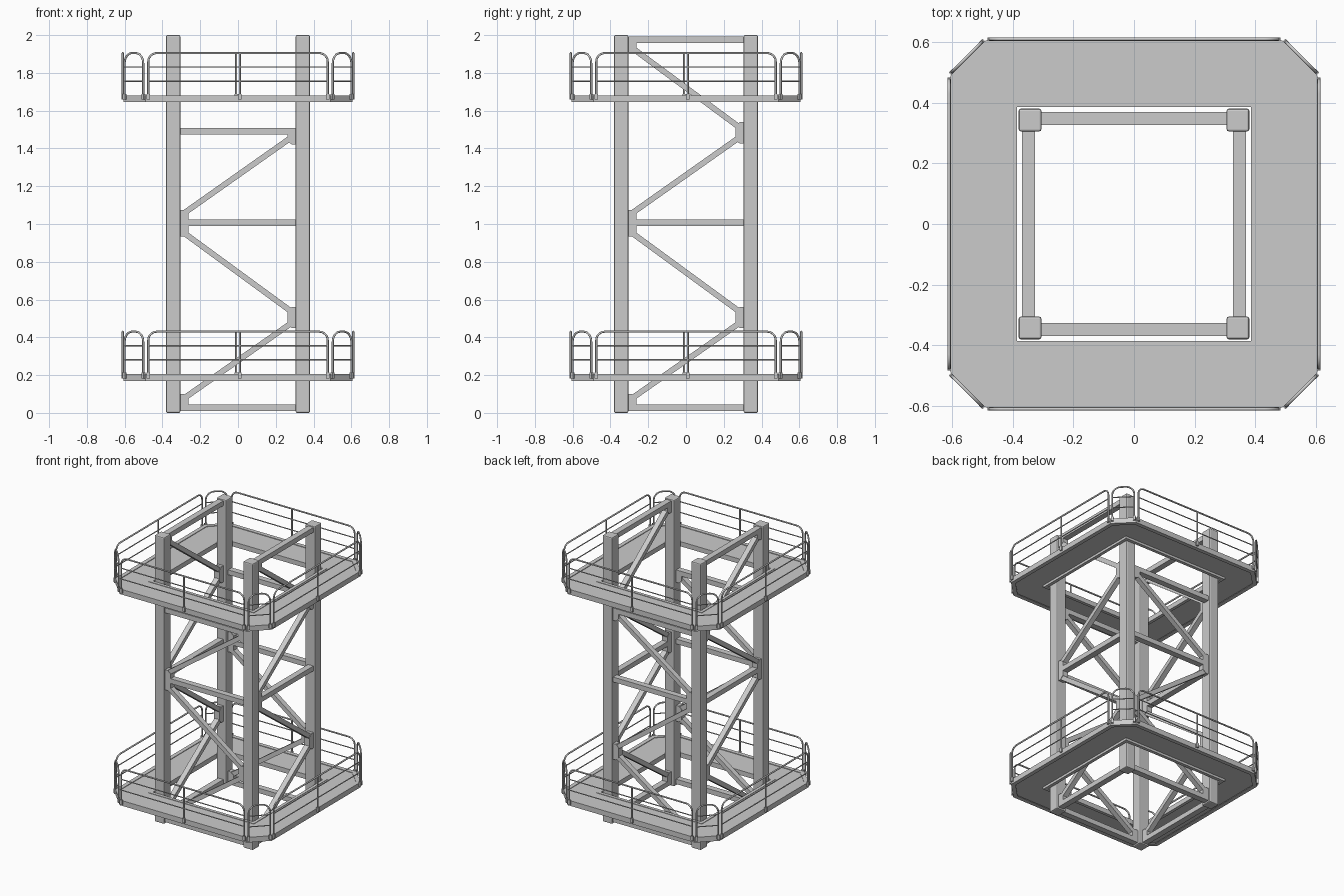
import bpy, bmesh, math
from mathutils import Vector, Matrix

if "Cube" in bpy.data.objects:
    bpy.data.objects.remove(bpy.data.objects["Cube"])


def add_mesh(name, bm):
    bmesh.ops.remove_doubles(bm, verts=bm.verts, dist=1e-5)
    bmesh.ops.recalc_face_normals(bm, faces=bm.faces)
    me = bpy.data.meshes.new(name)
    bm.to_mesh(me)
    bm.free()
    ob = bpy.data.objects.new(name, me)
    bpy.context.collection.objects.link(ob)
    return ob


def add_box(bm, center, size, rot=Matrix()):
    m = Matrix.Translation(center) @ rot @ Matrix.Diagonal((*size, 1))
    bmesh.ops.create_cube(bm, size=1, matrix=m)


# ---- columns ----
COL = 0.343
for sx, lr in ((-1, "left"), (1, "right")):
    for sy, fb in ((-1, "front"), (1, "back")):
        bm = bmesh.new()
        add_box(bm, (sx * COL, sy * COL, 1), (0.075, 0.075, 2))
        ob = add_mesh(f"column_{fb}_{lr}", bm)
        bev = ob.modifiers.new("bevel", "BEVEL")
        bev.width, bev.segments = 0.007, 2


# ---- bracing: drawn in a (u, z) plane, then placed on each face ----
def bar(bm, a, b, w, depth):
    a, b = Vector((a[0], 0, a[1])), Vector((b[0], 0, b[1]))
    d = b - a
    rot = Matrix.Rotation(-math.atan2(d.z, d.x), 4, "Y")
    add_box(bm, (a + b) / 2, (d.length, depth, w), rot)


def gusset(bm, side, z0, z1):
    c = 0.02
    pts = [(0.31, z0), (0.285, z0), (0.262, z0 + c), (0.262, z1 - c), (0.285, z1), (0.31, z1)]
    f = bm.faces.new([bm.verts.new((side * u, -0.021, z)) for u, z in pts])
    r = bmesh.ops.extrude_face_region(bm, geom=[f])
    verts = [v for v in r["geom"] if isinstance(v, bmesh.types.BMVert)]
    bmesh.ops.translate(bm, vec=(0, 0.042, 0), verts=verts)


def bracing(name, beams, diagonals, gussets, matrix):
    bm = bmesh.new()
    for z in beams:
        bar(bm, (-0.31, z), (0.31, z), 0.034, 0.042)
    for a, b in diagonals:
        bar(bm, a, b, 0.03, 0.036)
    for g in gussets:
        gusset(bm, *g)
    bm.transform(matrix)
    add_mesh(name, bm)


U = 0.285
diag = [((-U, 0.078), (U, 0.477)), ((U, 0.535), (-U, 0.952)), ((-U, 1.058), (U, 1.46))]
guss = [(-1, 0.02, 0.1), (1, 0.45, 0.56), (-1, 0.935, 1.075)]
turn = Matrix.Rotation(math.pi / 2, 4, "Z")
for s, n1, n2 in ((-1, "front", "left"), (1, "back", "right")):
    bracing(f"{n1}_bracing", (0.028, 1.007, 1.49), diag, guss + [(1, 1.42, 1.505)],
            Matrix.Translation((0, s * 0.348, 0)))
    bracing(f"{n2}_bracing", (0.028, 1.007, 1.975),
            diag + [((U, 1.51), (-U, 1.932))],
            guss + [(1, 1.425, 1.54), (-1, 1.91, 1.99)],
            Matrix.Translation((s * 0.348, 0, 0)) @ turn)


# ---- platforms ----
def octagon(h, c):
    p = []
    for k in range(4):
        r = Matrix.Rotation(k * math.pi / 2, 3, "Z")
        p += [r @ Vector((h, h - c, 0)), r @ Vector((h - c, h, 0))]
    return p


def ring(bm, outer, inner, z0, z1):
    """Closed ring of rectangular section between two (half size, corner cut) loops."""
    loops = [[bm.verts.new((p.x, p.y, z)) for p in octagon(*o)]
             for o, z in ((outer, z0), (outer, z1), (inner, z1), (inner, z0))]
    for i in range(4):
        a, b = loops[i], loops[(i + 1) % 4]
        for k in range(8):
            n = (k + 1) % 8
            bm.faces.new((a[k], a[n], b[n], b[k]))


def inset(h, c, t):
    return h - t, c - 0.586 * t


def arch(half, top, r):
    """Half-open frame outline with rounded top corners."""
    pts = [(-half, 0)]
    for k in range(7):
        a = math.pi - k * math.pi / 12
        pts.append((-half + r + r * math.cos(a), top - r + r * math.sin(a)))
    return pts + [(-u, z) for u, z in reversed(pts)]


def rail_mesh(name, half, r, post):
    """Tubular rail panel with feet, standing in its local xz plane."""
    cu = bpy.data.curves.new(name, "CURVE")
    cu.dimensions = "3D"
    cu.bevel_depth, cu.bevel_resolution, cu.use_fill_caps = 0.0055, 2, True
    lines = [arch(half, 0.224, r)]
    lines += [[(-half, z), (half, z)] for z in (0.075, 0.15)]
    if post is not None:
        lines.append([(post, 0), (post, 0.224)])
    for i, line in enumerate(lines):
        sp = cu.splines.new("POLY")
        sp.points.add(len(line) - 1)
        for p, (u, z) in zip(sp.points, line):
            p.co = (u, 0, z, 1)
            p.radius = 0.65 if i in (1, 2) else 1
    tmp = bpy.data.objects.new(name, cu)
    bpy.context.collection.objects.link(tmp)
    bpy.context.view_layer.update()
    me = bpy.data.meshes.new_from_object(tmp.evaluated_get(bpy.context.evaluated_depsgraph_get()))
    bpy.data.objects.remove(tmp)
    bm = bmesh.new()
    bm.from_mesh(me)
    for f in bm.faces:
        f.smooth = True
    for u in [-half, half] + ([post] if post is not None else []):
        add_box(bm, (u, 0, -0.008), (0.018, 0.012, 0.03))
    bm.to_mesh(me)
    bm.free()
    return me


side_rail = rail_mesh("side_rail", 0.475, 0.045, 0.01)
corner_rail = rail_mesh("corner_rail", 0.07, 0.055, None)
H, C = 0.605, 0.115

for z, level in ((0.17, "lower"), (1.645, "upper")):
    bm = bmesh.new()
    rim = inset(H, C, 0.028)
    ring(bm, (H, C), inset(H, C, 0.006), z, z + 0.036)            # channel web
    ring(bm, (H, C), rim, z + 0.031, z + 0.036)                   # top flange
    ring(bm, (H, C), rim, z, z + 0.005)                           # bottom flange
    add_mesh(f"{level}_outer_rim", bm)

    bm = bmesh.new()
    ring(bm, inset(H, C, 0.004), (0.39, 0), z + 0.018, z + 0.032)
    add_mesh(f"{level}_deck", bm)

    bm = bmesh.new()
    ring(bm, (0.408, 0), (0.386, 0), z + 0.002, z + 0.035)
    add_mesh(f"{level}_inner_rim", bm)

    for k in range(8):
        me, d = (side_rail, 0.61) if k % 2 == 0 else (corner_rail, (2 * H - C) / math.sqrt(2) + 0.005)
        ob = bpy.data.objects.new(f"{level}_{me.name}_{k // 2 + 1}", me)
        ob.matrix_world = (Matrix.Rotation(k * math.pi / 4, 4, "Z")
                           @ Matrix.Translation((0, -d, z + 0.036)))
        bpy.context.collection.objects.link(ob)
